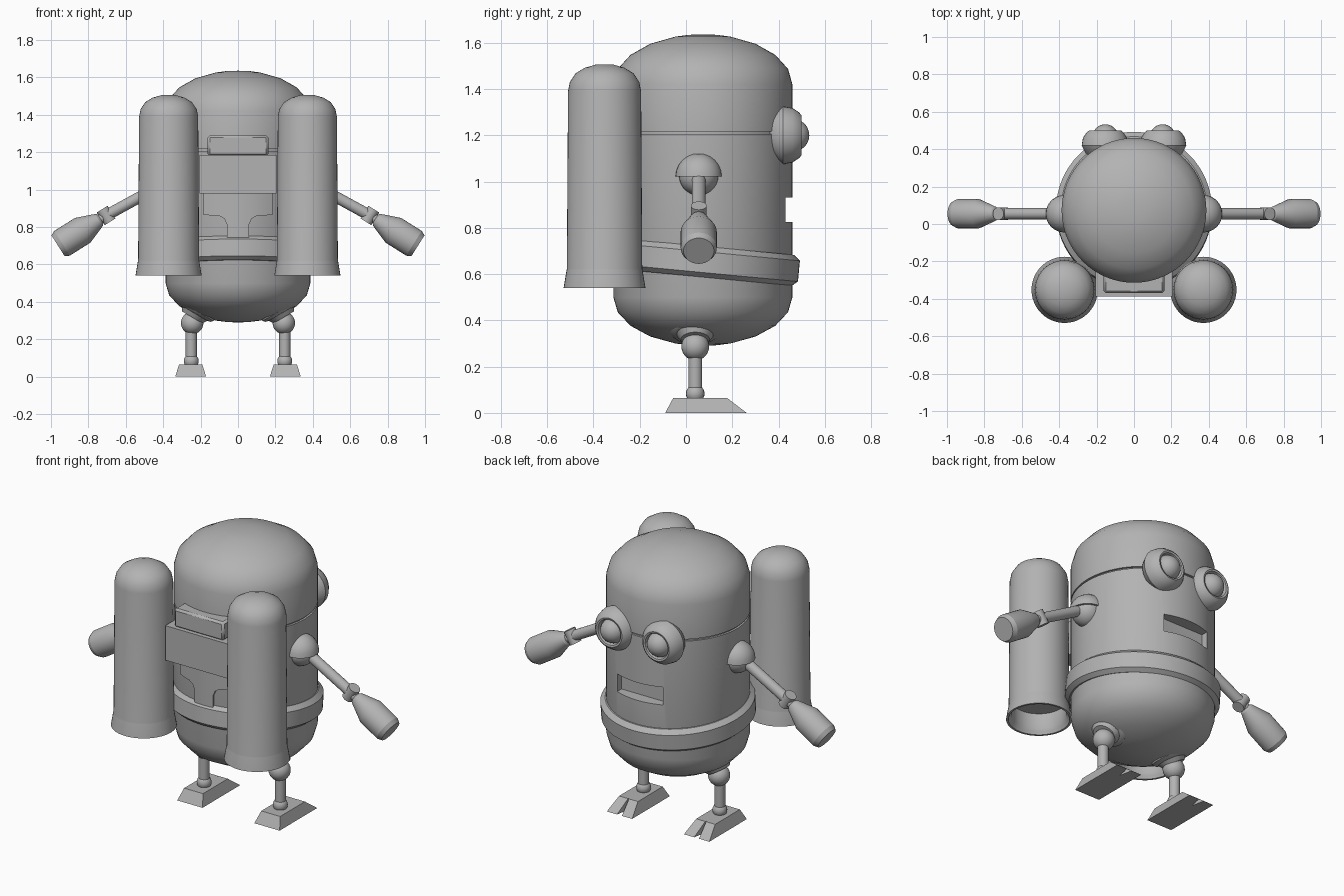
import bpy, bmesh, math
from mathutils import Vector

if "Cube" in bpy.data.objects:
    bpy.data.objects.remove(bpy.data.objects["Cube"])

grey = bpy.data.materials.new("plain_grey")
grey.diffuse_color = (0.45, 0.45, 0.45, 1)
grey.use_nodes = True
grey.node_tree.nodes["Principled BSDF"].inputs["Base Color"].default_value = grey.diffuse_color
CY = 0.073  # body axis sits slightly behind the origin


def finish(name, bm, angle=35):
    bmesh.ops.remove_doubles(bm, verts=bm.verts, dist=1e-5)
    bmesh.ops.recalc_face_normals(bm, faces=bm.faces)
    me = bpy.data.meshes.new(name)
    bm.to_mesh(me)
    bm.free()
    ob = bpy.data.objects.new(name, me)
    bpy.context.collection.objects.link(ob)
    me.materials.append(grey)
    shade(ob, angle)
    return ob


def shade(ob, angle=35):
    bpy.ops.object.select_all(action='DESELECT')
    ob.select_set(True)
    bpy.context.view_layer.objects.active = ob
    bpy.ops.object.shade_smooth_by_angle(angle=math.radians(angle))


def lathe(name, profile, origin, axis=(0, 0, 1), seg=40, angle=35):
    """Revolve (radius, distance) points around an axis."""
    bm = bmesh.new()
    q = Vector(axis).to_track_quat('Z', 'Y')
    rings = []
    for r, t in profile:
        rings.append([bm.verts.new(Vector(origin) + q @ Vector((
            r * math.cos(2 * math.pi * i / seg), r * math.sin(2 * math.pi * i / seg), t)))
            for i in range(seg)])
    for a, b in zip(rings, rings[1:]):
        for i in range(seg):
            j = (i + 1) % seg
            bm.faces.new((a[i], a[j], b[j], b[i]))
    return finish(name, bm, angle)


def ball(name, r, centre, seg=28):
    pts = [(r * math.sin(math.pi * i / 14), -r * math.cos(math.pi * i / 14)) for i in range(15)]
    return lathe(name, pts, centre, seg=seg)


def loft(name, loops):
    """Closed solid between two outlines with equal point counts."""
    bm = bmesh.new()
    a, b = [[bm.verts.new(p) for p in loop] for loop in loops]
    bm.faces.new(a)
    bm.faces.new(b)
    for i in range(len(a)):
        j = (i + 1) % len(a)
        bm.faces.new((a[i], a[j], b[j], b[i]))
    return finish(name, bm)


def box(name, x0, x1, y0, y1, z0, z1):
    rect = [(x0, y0), (x1, y0), (x1, y1), (x0, y1)]
    return loft(name, [[(x, y, z) for x, y in rect] for z in (z0, z1)])


def boolean(ob, tool, op):
    m = ob.modifiers.new("cut", 'BOOLEAN')
    m.operation, m.object, m.solver = op, tool, 'EXACT'
    bpy.context.view_layer.objects.active = ob
    bpy.ops.object.modifier_apply(modifier="cut")
    bpy.data.objects.remove(tool)
    shade(ob)


# Capsule body with a thin seam and a recessed mouth
R = 0.387
arc = [math.radians(a) for a in (0, 18, 36, 54, 72, 81)]
body_profile = [(0, 0.29)] + [(R * math.cos(a), 0.50 - 0.21 * math.sin(a)) for a in reversed(arc)]
body_profile += [(R, 1.206), (R - 0.012, 1.206), (R - 0.012, 1.217), (R, 1.217)]
body_profile += [(R * math.cos(a), 1.42 + 0.217 * math.sin(a)) for a in arc] + [(0, 1.636)]
body = lathe("body", body_profile, (0, CY, 0), seg=64)
boolean(body, box("mouth_cutter", -0.15, 0.15, 0.39, 0.6, 0.825, 0.93), 'DIFFERENCE')

# Tilted belt
lathe("belt", [(0.37, 0.068), (0.39, 0.068), (0.417, 0.045), (0.417, -0.045), (0.393, -0.065),
               (0.37, -0.065), (0.37, 0.068)], (0, CY, 0.652), (0, 0.095, 1), 64, 25)

# Back pack blocks
box("pack_block", -0.205, 0.205, -0.388, -0.2, 0.98, 1.185)
top_block = box("pack_top_block", -0.162, 0.162, -0.37, -0.2, 1.18, 1.292)
bev = top_block.modifiers.new("bevel", 'BEVEL')
bev.width, bev.segments = 0.012, 1

# T-shaped curved plate below the pack
half = [(0.06, 0.70), (0.06, 0.815), (0.073, 0.845), (0.10, 0.86), (0.185, 0.865), (0.185, 1.0)]
outline = half + [(-x, z) for x, z in reversed(half)]
plate = loft("pack_plate", [[(x, y, z) for x, z in outline] for y in (-0.42, -0.15)])
boolean(plate, lathe("plate_trim", [(0, 0.6), (R + 0.012, 0.6), (R + 0.012, 1.1), (0, 1.1)],
                     (0, CY, 0), seg=64), 'INTERSECT')

for side, s in (("left", -1), ("right", 1)):
    # Tank with flared hollow nozzle
    lathe(side + "_tank", [
        (0, 0.66), (0.148, 0.66), (0.148, 0.57), (0.158, 0.555), (0.165, 0.54), (0.177, 0.54),
        (0.164, 0.618), (0.163, 0.622), (0.158, 1.39), (0.150, 1.43), (0.125, 1.468),
        (0.085, 1.492), (0.04, 1.505), (0, 1.506)], (s * 0.371, -0.352, 0), seg=48)

    # Goggle housing and eyeball
    lathe(side + "_eye_housing", [
        (0, 0.30), (0.02, 0.315), (0.065, 0.345), (0.105, 0.38), (0.125, 0.42), (0.118, 0.46),
        (0.098, 0.49), (0.085, 0.50), (0.075, 0.497), (0.07, 0.475), (0, 0.475)],
        (s * 0.155, 0, 1.2), (0, 1, 0), 36)
    ball(side + "_eyeball", 0.07, (s * 0.153, 0.463, 1.2))

    # Shoulder ball under a half-dome cap
    ball(side + "_shoulder_ball", 0.085, (s * 0.375, 0.055, 1.025))
    cap = [(0.1 * math.cos(a), 0.1 * math.sin(a)) for a in
           [math.radians(15 * i) for i in range(7)]]
    inner = [(0.88 * r, 0.88 * t) for r, t in reversed(cap)]
    lathe(side + "_shoulder_cap", inner + cap, (s * 0.372, 0.055, 1.022), seg=32)

    # Upper arm, elbow, and flared forearm
    start, elbow = Vector((s * 0.38, 0.055, 1.04)), Vector((s * 0.705, 0.055, 0.862))
    hand = Vector((s * 0.962, 0.055, 0.70))
    length = (elbow - start).length
    lathe(side + "_upper_arm", [(0, 0), (0.03, 0), (0.03, length), (0, length)],
          start, elbow - start, 24)
    lathe(side + "_elbow", [(0, -0.04), (0.034, -0.04), (0.034, 0.04), (0, 0.04)],
          elbow, (s * 0.5, 0, 0.8), 20)
    length = (hand - elbow).length
    lathe(side + "_forearm", [
        (0, 0), (0.027, 0), (0.027, 0.035), (0.038, 0.045), (0.078, length - 0.155),
        (0.078, length - 0.025), (0.066, length), (0, length)], elbow, hand - elbow, 32, 25)

    # Hip socket, leg and joints
    lathe(side + "_hip_socket", [(0, -0.06), (0.108, -0.06), (0.108, 0.0), (0.095, 0.012),
                                 (0.08, 0.015), (0.062, 0.04), (0, 0.04)],
          (s * 0.225, 0.04, 0.352), (s * 0.5, 0, -0.85), 36)
    ball(side + "_hip_ball", 0.06, (s * 0.245, 0.04, 0.287))
    lathe(side + "_leg", [(0, 0.06), (0.03, 0.06), (0.03, 0.27), (0, 0.27)],
          (s * 0.25, 0.04, 0), seg=24)
    ball(side + "_ankle_ball", 0.04, (s * 0.25, 0.04, 0.083), 20)

    # Wedge foot with a notch between the toes
    low = [(-0.083, -0.09), (0.083, -0.09), (0.083, 0.262), (0.016, 0.262), (0, 0.18),
           (-0.016, 0.262), (-0.083, 0.262)]
    high = [(-0.062, -0.055), (0.062, -0.055), (0.062, 0.177), (0.003, 0.177), (0, 0.17),
            (-0.003, 0.177), (-0.062, 0.177)]
    loft(side + "_foot", [[(s * 0.253 + x, y, z) for x, y in loop]
                          for loop, z in ((low, 0), (high, 0.065))])
